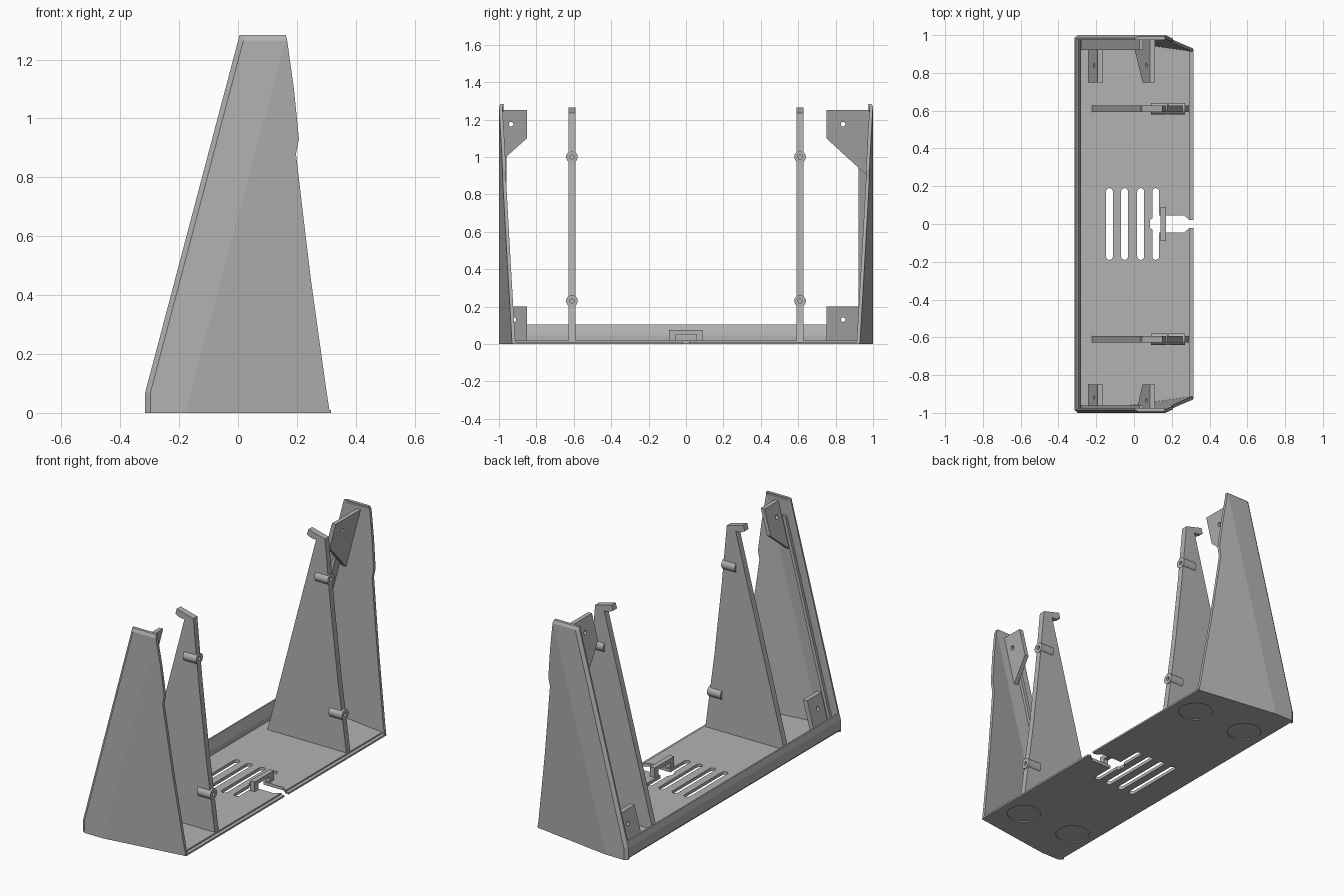
import bpy
import bmesh
import math

cube = bpy.data.objects.get("Cube")
if cube:
    bpy.data.objects.remove(cube, do_unlink=True)

grey = bpy.data.materials.new("plain_grey")
grey.use_nodes = True
colour = (0.45, 0.45, 0.45, 1)
grey.diffuse_color = colour
grey.node_tree.nodes["Principled BSDF"].inputs["Base Color"].default_value = colour

LEAN = 0.264   # backward lean of the panel plane, x per z
FLOOR = 0.018


def loft(name, rings):
    """Closed solid through a list of equal-length rings."""
    bm = bmesh.new()
    rows = [[bm.verts.new(p) for p in ring] for ring in rings]
    n = len(rows[0])
    for a, b in zip(rows, rows[1:]):
        for i in range(n):
            j = (i + 1) % n
            bm.faces.new((a[i], a[j], b[j], b[i]))
    bm.faces.new(rows[0])
    bm.faces.new(rows[-1])
    bmesh.ops.recalc_face_normals(bm, faces=bm.faces)
    mesh = bpy.data.meshes.new(name)
    bm.to_mesh(mesh)
    bm.free()
    mesh.materials.append(grey)
    obj = bpy.data.objects.new(name, mesh)
    bpy.context.collection.objects.link(obj)
    return obj


def slab_z(name, pts, z0, z1):
    return loft(name, [[(x, y, z) for x, y in pts] for z in (z0, z1)])


def slab_y(name, pts, y0, y1):
    return loft(name, [[(x, y, z) for x, z in pts] for y in (y0, y1)])


def slab_x(name, pts, x0, x1):
    return loft(name, [[(x, y, z) for y, z in pts] for x in (x0, x1)])


def circle(u, v, r, n=32):
    return [(u + r * math.cos(math.tau * i / n), v + r * math.sin(math.tau * i / n))
            for i in range(n)]


def cut(obj, cutter):
    cutter.hide_render = True
    mod = obj.modifiers.new("cut", "BOOLEAN")
    mod.operation = "DIFFERENCE"
    mod.solver = "EXACT"
    mod.object = cutter
    bpy.context.view_layer.objects.active = obj
    bpy.ops.object.modifier_apply(modifier=mod.name)
    bpy.data.objects.remove(cutter, do_unlink=True)


def both_sides(pts):
    return pts + [(x, -y) for x, y in reversed(pts)]


# Floor plate with thin step along the open edge
floor = slab_z("floor_plate", both_sides(
    [(-0.305, 0.985), (-0.18, 0.99), (0.295, 0.925)]), 0, FLOOR)
step = slab_z("floor_edge_step", both_sides([(0.295, 0.928), (0.315, 0.925)]), 0, 0.01)

# Vent slots
for x in (-0.13, -0.05, 0.035, 0.115):
    arc = [(x + 0.018 * math.cos(math.pi * i / 8), 0.172 + 0.018 * math.sin(math.pi * i / 8))
           for i in range(9)]
    cut(floor, slab_z("slot_cutter", both_sides(arc), -0.1, 0.1))

# Cable notch through the open edge
notch = both_sides([(0.085, 0.02), (0.115, 0.045), (0.265, 0.045), (0.295, 0.02), (0.35, 0.02)])
for part in (floor, step):
    cut(part, slab_z("notch_cutter", notch, -0.1, 0.1))

# Shallow round foot recesses underneath
for x in (-0.175, 0.175):
    for y in (-0.735, 0.735):
        cut(floor, slab_z("foot_cutter", circle(x, y, 0.092, 48), -0.1, 0.006))

# Cable bridge over the notch
slab_x("cable_bridge", [(-0.09, 0.01), (-0.09, 0.075), (0.09, 0.075), (0.09, 0.01),
                        (0.055, 0.01), (0.055, 0.052), (-0.055, 0.052), (-0.055, 0.01)],
       0.14, 0.17)

# Low lip along the panel side
slab_y("panel_lip", [(-0.3, 0), (-0.315, 0.012), (-0.315, 0.07), (-0.306, 0.105),
                     (-0.297, 0.105), (-0.28, 0.045), (-0.28, 0)], -0.985, 0.985)

# End walls: flat outer facet, crease, then a facet turning inward
WALL = 0.018
EDGE = [(0, 0.312), (0.07, 0.301), (0.45, 0.248), (0.7, 0.218), (0.88, 0.197),
        (0.93, 0.207), (1.1, 0.19), (1.265, 0.167), (1.283, 0.163)]
for side, label in ((-1, "front"), (1, "back")):
    rings = []
    for z, right in EDGE:
        left = -0.315 + LEAN * max(0, z - 0.07)
        crease = min(-0.18 + 0.2695 * z, right - 0.001)
        tip = 0.008 if z > 1.27 else 0
        xs = [left, left + 0.018, crease, right]
        ys = [0.985, 1 - tip, 1 - tip, 1 - tip - 0.143 * (right - crease)]
        ring = [(x, side * y, z) for x, y in zip(xs, ys)]
        ring += [(x, side * (y - WALL), z) for x, y in reversed(list(zip(xs, [0.993, 0.993] + ys[2:])))]
        rings.append(ring)
    loft(label + "_end_wall", rings)

    # Recessed ledge that follows the lean
    inner = 0.922 if side > 0 else 0.96
    z0, z1 = 0.01, 1.18
    x0 = -0.28
    x1 = x0 + LEAN * (z1 - z0)
    slab_y(label + "_panel_ledge", [(x0, z0), (x0 + 0.02, z0), (x1 + 0.02, z1), (x1, z1)],
           side * inner, side * 0.988)


# Leaning screw tabs with holes
def tab(name, pts, hole, x_at_zero, thick):
    def ring(profile, t):
        return [(x_at_zero + LEAN * z + t, y, z) for y, z in profile]
    plate = loft(name, [ring(pts, 0), ring(pts, thick)])
    cut(plate, loft("hole_cutter", [ring(circle(*hole, 0.012, 20), t) for t in (-0.05, 0.1)]))


tab("front_upper_tab", [(-0.985, 1.25), (-0.85, 1.25), (-0.85, 1.1), (-0.985, 0.98)],
    (-0.935, 1.175), -0.245, 0.025)
tab("back_upper_tab", [(0.985, 1.25), (0.75, 1.25), (0.75, 1.1), (0.985, 0.885)],
    (0.84, 1.175), -0.245, 0.025)
tab("front_lower_tab", [(-0.985, 0.2), (-0.85, 0.2), (-0.85, 0.01), (-0.985, 0.01)],
    (-0.92, 0.13), -0.245, 0.028)
tab("back_lower_tab", [(0.985, 0.2), (0.75, 0.2), (0.75, 0.01), (0.985, 0.01)],
    (0.84, 0.13), -0.245, 0.028)

# Inner supports with hooked tops and screw pegs
SUPPORT = [(0.29, 0.01), (0.231, 0.45), (0.183, 0.88), (0.15, 1.235), (0.042, 1.264),
           (0.033, 1.232), (0.06, 1.218), (0.092, 1.215), (0.085, 1.19), (-0.225, 0.01)]
for side, label in ((-1, "front"), (1, "back")):
    y = side * 0.61
    support = slab_y(label + "_support", SUPPORT, y - 0.018, y + 0.018)
    for level, z, x in (("upper", 1.0, 0.09), ("lower", 0.23, 0.182)):
        peg = slab_x(f"{label}_{level}_peg", circle(y, z, 0.031), x, x + 0.087)
        for part in (peg, support):
            cut(part, slab_x("bore_cutter", circle(y, z, 0.011, 20), x + 0.03, x + 0.2))
        bpy.ops.object.select_all(action="DESELECT")
        peg.select_set(True)
        bpy.context.view_layer.objects.active = peg
        bpy.ops.object.shade_smooth_by_angle(angle=math.radians(35))
